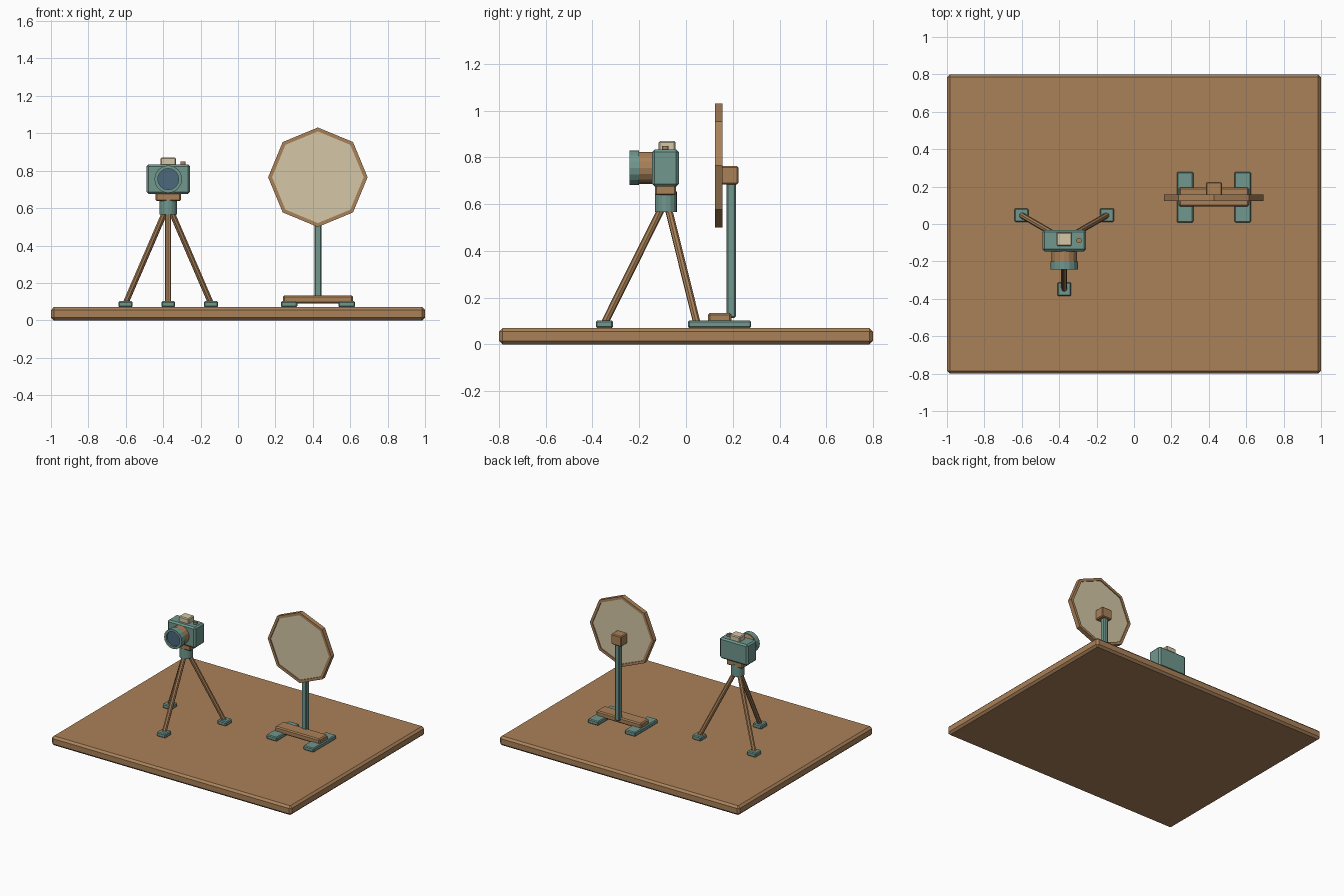
import bpy, bmesh
from math import pi, sin, cos, radians
from mathutils import Vector, Matrix

if "Cube" in bpy.data.objects:
    bpy.data.objects.remove(bpy.data.objects["Cube"])


def material(name, rgb):
    m = bpy.data.materials.new(name)
    m.diffuse_color = (*rgb, 1)
    m.use_nodes = True
    m.node_tree.nodes["Principled BSDF"].inputs["Base Color"].default_value = m.diffuse_color
    return m


BROWN = material("warm_wood", (0.40, 0.22, 0.10))
TEAL = material("teal_paint", (0.16, 0.31, 0.27))
CREAM = material("cream", (0.66, 0.57, 0.38))
GLASS = material("blue_glass", (0.07, 0.14, 0.20))


def finish(name, bm, mat):
    bmesh.ops.recalc_face_normals(bm, faces=bm.faces)
    me = bpy.data.meshes.new(name)
    bm.to_mesh(me)
    bm.free()
    me.materials.append(mat)
    ob = bpy.data.objects.new(name, me)
    bpy.context.collection.objects.link(ob)
    return ob


def box(name, x, y, z, mat, bevel=0.006):
    """Chamfered box from (min, max) ranges."""
    bm = bmesh.new()
    bmesh.ops.create_cube(bm, size=1)
    for v in bm.verts:
        v.co = [r[0] + (c + 0.5) * (r[1] - r[0]) for c, r in zip(v.co, (x, y, z))]
    bmesh.ops.bevel(bm, geom=bm.edges[:], offset=bevel, segments=1, affect='EDGES')
    return finish(name, bm, mat)


def rod(name, a, b, r, sides, mat):
    """Capped cylinder between two points."""
    a, b = Vector(a), Vector(b)
    d = b - a
    bm = bmesh.new()
    rot = d.to_track_quat('Z', 'Y').to_matrix().to_4x4()
    bmesh.ops.create_cone(bm, cap_ends=True, segments=sides, radius1=r, radius2=r,
                          depth=d.length, matrix=Matrix.Translation((a + b) / 2) @ rot)
    return finish(name, bm, mat)


def ring(name, cx, cz, y0, y1, r_out, r_in, sides, mat):
    """Faceted tube whose axis runs along y."""
    bm = bmesh.new()
    loops = []
    for i in range(sides):
        t = 2 * pi * i / sides
        loops.append([bm.verts.new((cx + r * sin(t), y, cz + r * cos(t)))
                      for r, y in ((r_out, y0), (r_out, y1), (r_in, y1), (r_in, y0))])
    for i, p in enumerate(loops):
        q = loops[(i + 1) % sides]
        for k in range(4):
            n = (k + 1) % 4
            bm.faces.new((p[k], p[n], q[n], q[k]))
    return finish(name, bm, mat)


# Floor board
box("floor_board", (-1, 1), (-0.8, 0.8), (0, 0.07), BROWN, 0.015)

# Tripod: three splayed legs with square feet
CX, CY = -0.373, -0.085
for i, ang in enumerate((-90, 30, 150)):
    c, s = cos(radians(ang)), sin(radians(ang))
    fx, fy = CX + 0.264 * c, CY + 0.264 * s
    box(f"tripod_foot_{i}", (fx - 0.037, fx + 0.037), (fy - 0.037, fy + 0.037),
        (0.07, 0.102), TEAL)
    rod(f"tripod_leg_{i}", (fx, fy, 0.09), (CX + 0.015 * c, CY + 0.015 * s, 0.59),
        0.016, 8, BROWN)
rod("tripod_collar", (CX, CY, 0.567), (CX, CY, 0.655), 0.047, 16, TEAL)
box("tripod_head_plate", (CX - 0.067, CX + 0.067), (-0.132, -0.043), (0.638, 0.682), BROWN)

# Camera
LZ = 0.755
box("camera_body", (CX - 0.117, CX + 0.117), (-0.146, -0.031), (0.676, 0.833), TEAL, 0.011)
box("viewfinder_hump", (CX - 0.042, CX + 0.042), (-0.117, -0.045), (0.825, 0.87), CREAM)
rod("shutter_button", (-0.294, -0.088, 0.825), (-0.294, -0.088, 0.849), 0.014, 12, BROWN)
rod("lens_barrel", (CX, -0.14, LZ), (CX, -0.205, LZ), 0.069, 16, BROWN)
ring("lens_rim", CX, LZ, -0.242, -0.2, 0.074, 0.056, 16, TEAL)
rod("lens_glass", (CX, -0.2, LZ), (CX, -0.23, LZ), 0.057, 16, GLASS)

# Reflector: octagonal frame with a thin panel
RX, RZ = 0.427, 0.765
ring("reflector_frame", RX, RZ, 0.123, 0.157, 0.266, 0.245, 8, BROWN)
ring_panel = rod("reflector_panel", (RX, 0.13, RZ), (RX, 0.15, RZ), 0.248, 8, CREAM)

# Reflector stand
box("reflector_bracket", (RX - 0.043, RX + 0.043), (0.148, 0.224), (0.685, 0.763), BROWN)
box("stand_post", (RX - 0.019, RX + 0.019), (0.173, 0.213), (0.113, 0.70), TEAL)
box("stand_crossbar", (RX - 0.187, RX + 0.187), (0.094, 0.195), (0.091, 0.134), BROWN, 0.008)
for side, s in (("left", -1), ("right", 1)):
    fx = RX + s * 0.154
    box(f"stand_foot_{side}", (fx - 0.044, fx + 0.044), (0.008, 0.279), (0.07, 0.102), TEAL)
